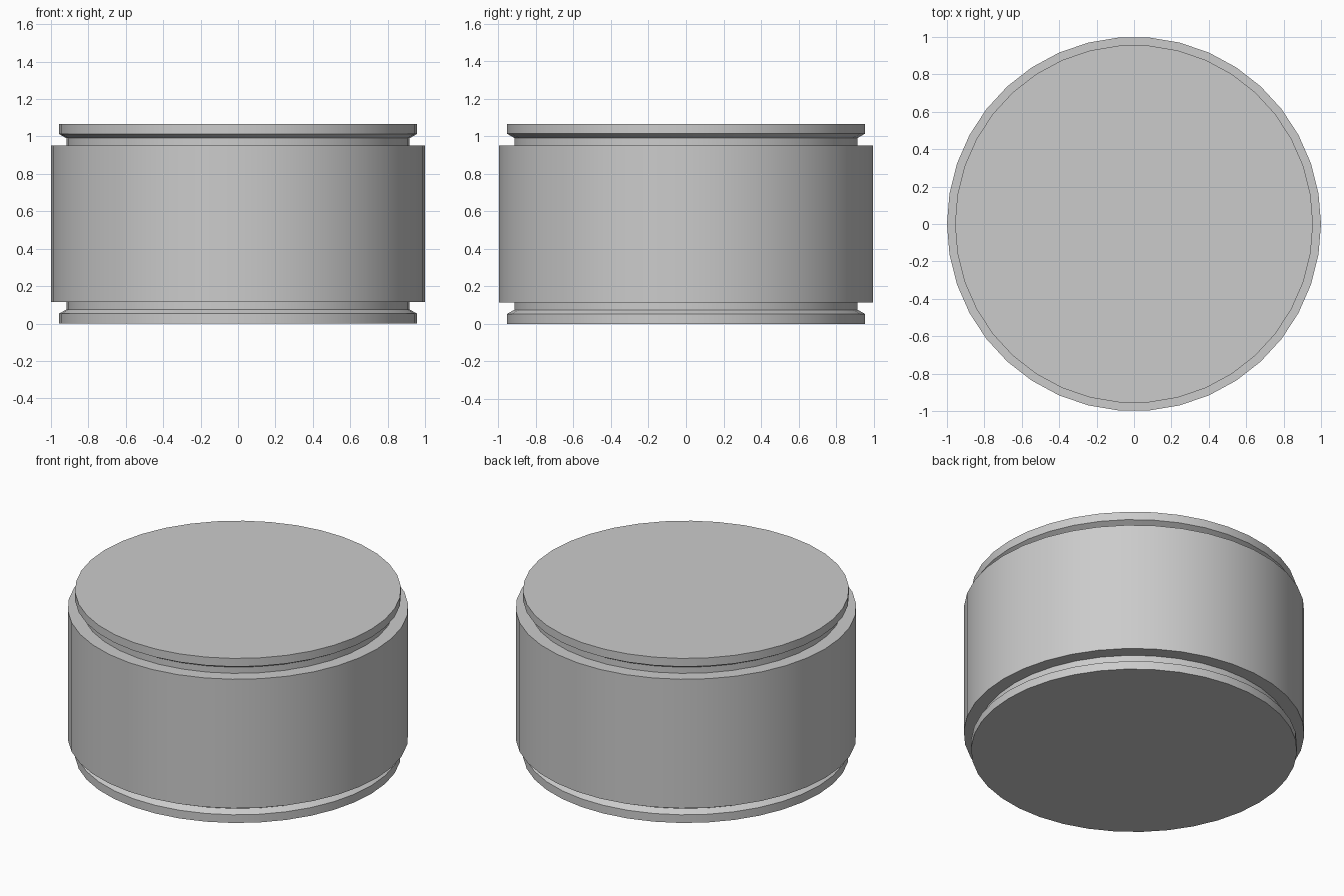
import bpy, bmesh, math

cube = bpy.data.objects.get("Cube")
if cube:
    bpy.data.objects.remove(cube, do_unlink=True)

SIDES = 38
HEIGHT = 1.066

grey = bpy.data.materials.new("plain grey")
grey.use_nodes = True
grey.diffuse_color = (0.6, 0.6, 0.6, 1)
grey.node_tree.nodes["Principled BSDF"].inputs["Base Color"].default_value = grey.diffuse_color

# Lower half profile (radius, height); the upper half mirrors it
lower = [(0.957, 0), (0.957, 0.053), (0.918, 0.075), (0.918, 0.115), (1, 0.115)]
profile = lower + [(r, HEIGHT - z) for r, z in reversed(lower)]


def lathe(name, points):
    bm = bmesh.new()
    rings = []
    for r, z in points:
        angles = [math.tau * i / SIDES for i in range(SIDES)]
        rings.append([bm.verts.new((r * math.cos(a), r * math.sin(a), z)) for a in angles])
    for low, high in zip(rings, rings[1:]):
        for i in range(SIDES):
            j = (i + 1) % SIDES
            bm.faces.new((low[i], low[j], high[j], high[i]))
    # Flat end caps
    bm.faces.new(rings[0][::-1])
    bm.faces.new(rings[-1])
    mesh = bpy.data.meshes.new(name)
    bm.to_mesh(mesh)
    bm.free()
    mesh.materials.append(grey)
    obj = bpy.data.objects.new(name, mesh)
    bpy.context.collection.objects.link(obj)
    return obj


# Drum with a grooved lip at each end
drum = lathe("drum_body", profile)
bpy.ops.object.select_all(action="DESELECT")
drum.select_set(True)
bpy.context.view_layer.objects.active = drum
bpy.ops.object.shade_smooth_by_angle(angle=math.radians(30))
